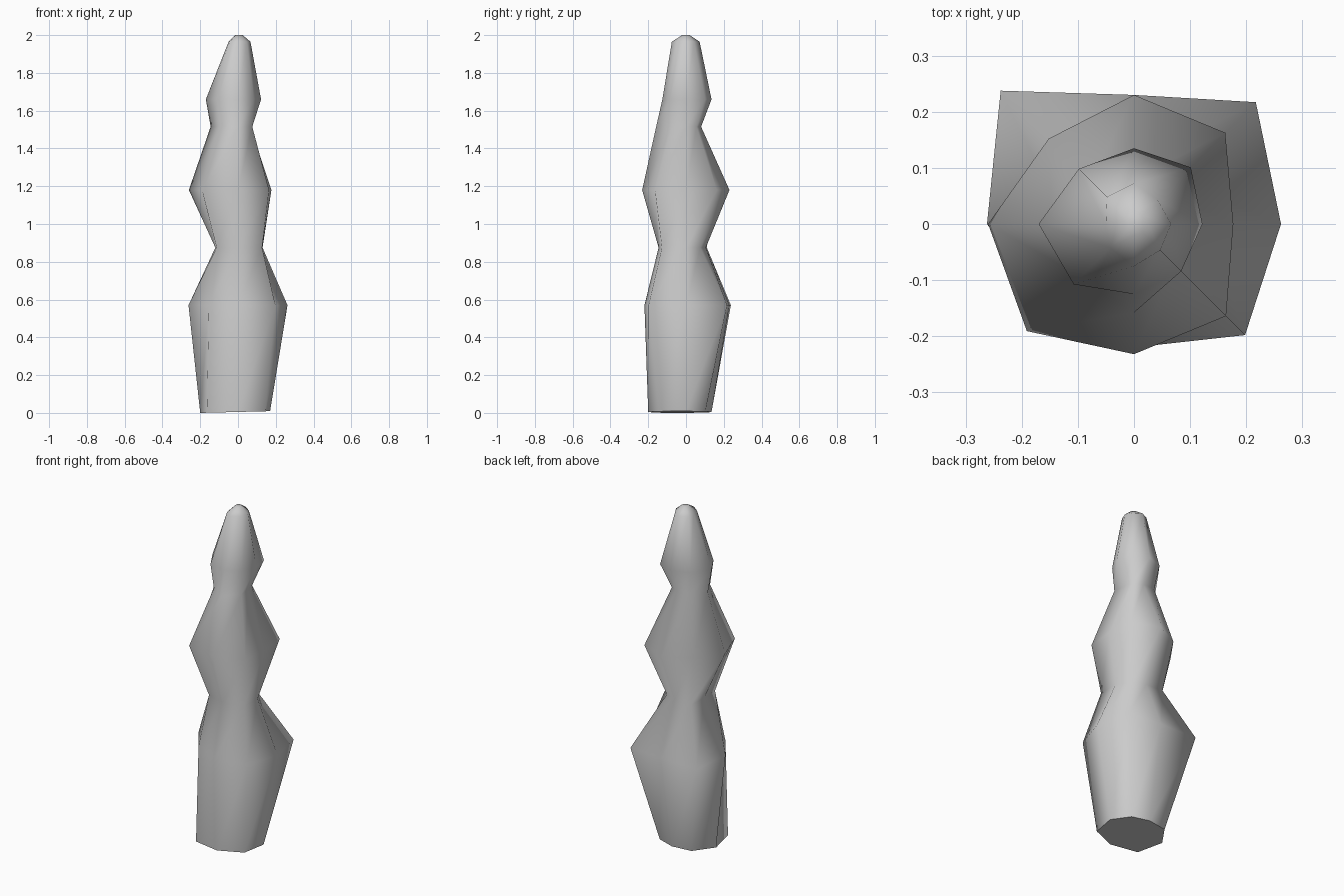
import bpy, bmesh, math

if "Cube" in bpy.data.objects:
    bpy.data.objects.remove(bpy.data.objects["Cube"])

# Eight-sided irregular spire: height, then radii at 0, 45, ... 315 degrees
RINGS = [
    (0.005, .17, .145, .135, .167, .20, .232, .20, .203),
    (0.57, .262, .307, .23, .336, .262, .218, .22, .28),
    (0.875, .13, .106, .105, .156, .12, .16, .145, .18),
    (1.18, .177, .23, .23, .215, .26, .27, .232, .232),
    (1.515, .065, .078, .08, .11, .145, .133, .158, .107),
    (1.66, .122, .143, .135, .139, .17, .152, .125, .119),
    (1.965, .066, .06, .072, .068, .05, .06, .075, .066),
    (2.0, .025, .022, .02, .018, .015, .018, .02, .022),
]


def loft(name, rings):
    bm = bmesh.new()
    loops = []
    for z, *radii in rings:
        n = len(radii)
        loops.append([bm.verts.new((r * math.cos(math.tau * i / n),
                                    r * math.sin(math.tau * i / n), z))
                      for i, r in enumerate(radii)])
    for low, high in zip(loops, loops[1:]):
        for i in range(n):
            j = (i + 1) % n
            bm.faces.new((low[i], low[j], high[j], high[i]))
    bm.faces.new(loops[0][::-1])
    bm.faces.new(loops[-1])
    # lowest point of the slightly tilted base touches the ground
    for v in loops[0]:
        v.co.z += 0.025 * v.co.x
    bm.normal_update()
    mesh = bpy.data.meshes.new(name)
    bm.to_mesh(mesh)
    bm.free()
    ob = bpy.data.objects.new(name, mesh)
    bpy.context.collection.objects.link(ob)
    return ob


# Smooth body with a crisp edge around the base
spire = loft("spire_body", RINGS)
bpy.context.view_layer.objects.active = spire
spire.select_set(True)
bpy.ops.object.shade_smooth_by_angle(angle=math.radians(75))
